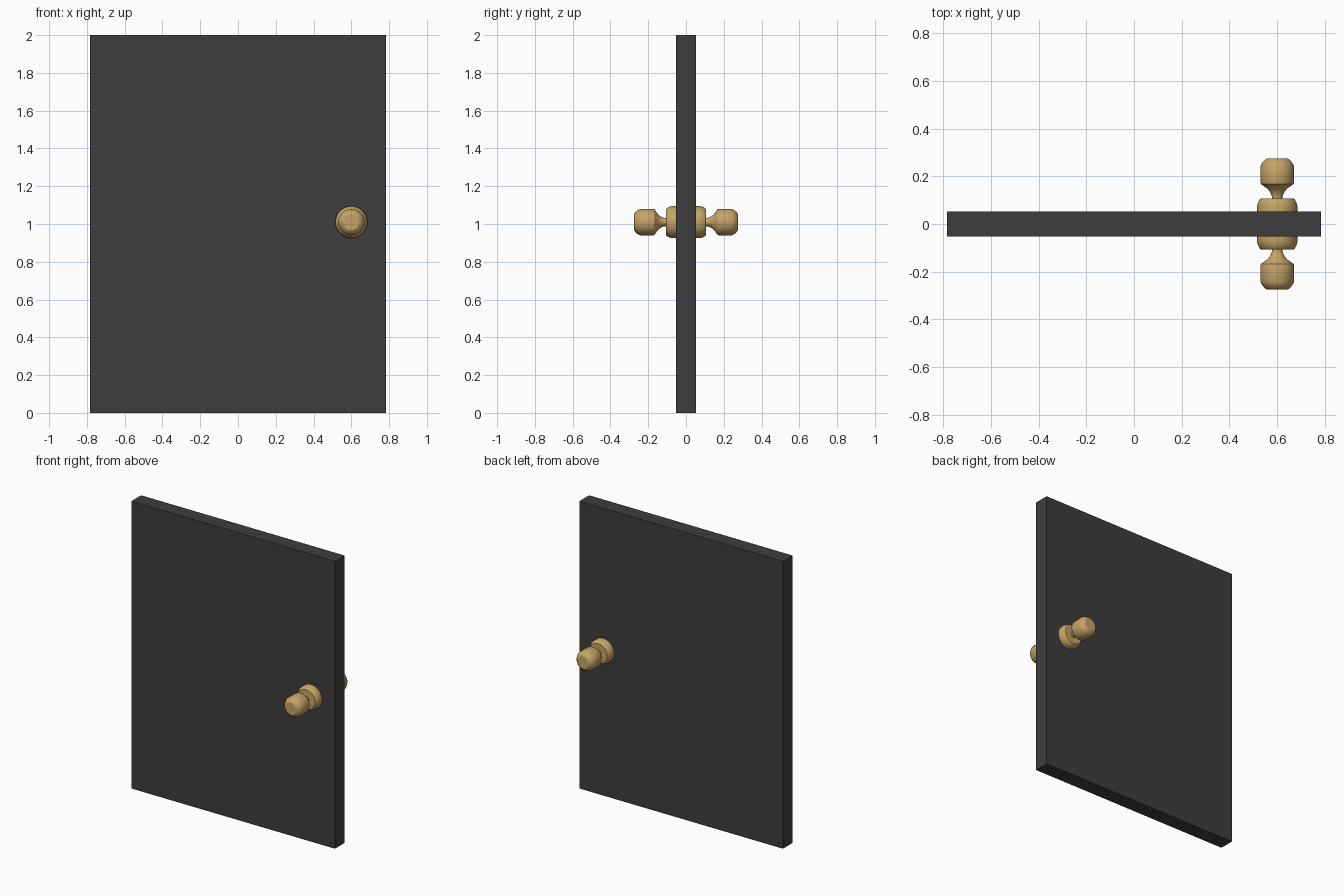
import bpy, bmesh, math
from mathutils import Matrix

if "Cube" in bpy.data.objects:
    bpy.data.objects.remove(bpy.data.objects["Cube"])


def material(name, rgb):
    m = bpy.data.materials.new(name)
    m.diffuse_color = (*rgb, 1)
    m.use_nodes = True
    m.node_tree.nodes["Principled BSDF"].inputs["Base Color"].default_value = m.diffuse_color
    return m


DARK = material("charcoal paint", (0.048, 0.048, 0.048))
BRASS = material("brass", (0.56, 0.37, 0.135))


def add_object(name, bm, mat):
    bmesh.ops.recalc_face_normals(bm, faces=bm.faces)
    me = bpy.data.meshes.new(name)
    bm.to_mesh(me)
    bm.free()
    me.materials.append(mat)
    ob = bpy.data.objects.new(name, me)
    bpy.context.collection.objects.link(ob)
    return ob


# Door slab
bm = bmesh.new()
bmesh.ops.create_cube(bm, size=1, matrix=Matrix.Translation((0, 0, 1))
                      @ Matrix.Diagonal((1.566, 0.106, 2, 1)))
add_object("door_panel", bm, DARK)


# Turned parts: (distance from door centre, radius), revolved about the y axis
def lathe(name, profile, side, segments=32):
    bm = bmesh.new()
    rings = []
    for d, r in profile:
        rings.append([bm.verts.new((0.6 + r * math.cos(a), side * d, 1.01 + r * math.sin(a)))
                      for a in (2 * math.pi * i / segments for i in range(segments))])
    for lo, hi in zip(rings, rings[1:]):
        for i in range(segments):
            j = (i + 1) % segments
            bm.faces.new((lo[i], lo[j], hi[j], hi[i]))
    bm.faces.new(rings[0])
    bm.faces.new(rings[-1])
    ob = add_object(name, bm, BRASS)
    bpy.ops.object.select_all(action='DESELECT')
    ob.select_set(True)
    bpy.context.view_layer.objects.active = ob
    bpy.ops.object.shade_smooth_by_angle(angle=math.radians(30))


ROSE = [(0.045, 0.084), (0.072, 0.085), (0.088, 0.081), (0.100, 0.075), (0.107, 0.068)]
KNOB = [(0.100, 0.022), (0.115, 0.022), (0.132, 0.029), (0.147, 0.040), (0.167, 0.068),
        (0.172, 0.070), (0.243, 0.070), (0.258, 0.062), (0.269, 0.052), (0.275, 0.042)]

# Matching rose and knob on both faces of the door
for label, side in (("front", -1), ("back", 1)):
    lathe(label + "_rose", ROSE, side)
    lathe(label + "_knob", KNOB, side)
